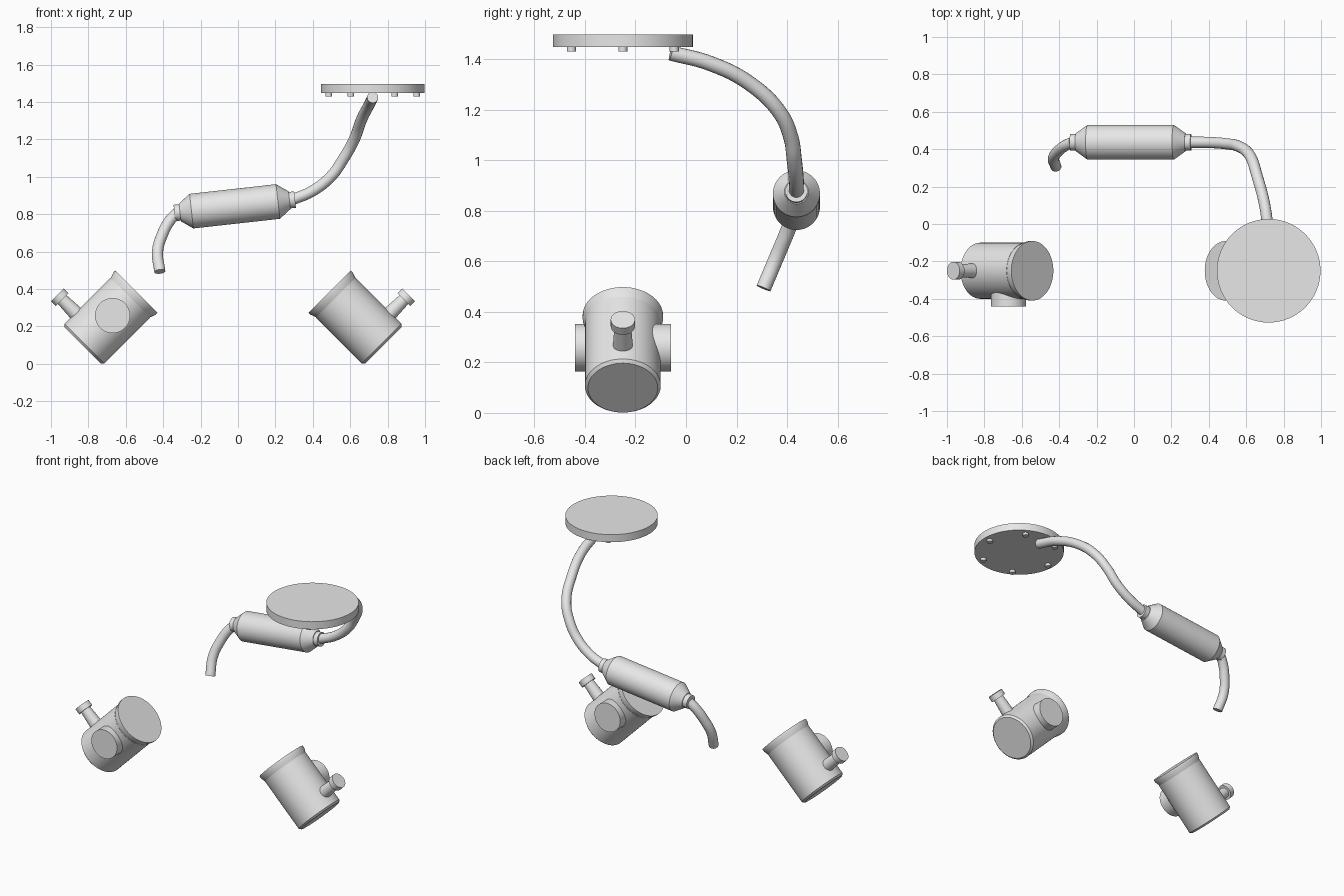
import bpy, bmesh, math
from mathutils import Vector

if "Cube" in bpy.data.objects:
    bpy.data.objects.remove(bpy.data.objects["Cube"])

GREY = (0.8, 0.8, 0.8, 1)
metal = bpy.data.materials.new("light_grey_metal")
metal.use_nodes = True
metal.diffuse_color = GREY
metal.node_tree.nodes["Principled BSDF"].inputs["Base Color"].default_value = GREY


def finish(obj):
    bpy.ops.object.select_all(action='DESELECT')
    obj.select_set(True)
    bpy.context.view_layer.objects.active = obj
    if obj.type == 'CURVE':
        bpy.ops.object.convert(target='MESH')
        obj = bpy.context.object
    bpy.ops.object.shade_smooth_by_angle(angle=math.radians(25))
    return obj


def lathe(name, profile, origin, axis, sides=48):
    """Closed solid of revolution; profile holds (distance along axis, radius)."""
    bm = bmesh.new()
    rings = []
    for along, radius in profile:
        angles = [math.tau * i / sides for i in range(sides)]
        rings.append([bm.verts.new((radius * math.cos(a), radius * math.sin(a), along))
                      for a in angles])
    for low, high in zip(rings, rings[1:]):
        for i in range(sides):
            j = (i + 1) % sides
            bm.faces.new((low[i], low[j], high[j], high[i]))
    bm.faces.new(rings[0][::-1])
    bm.faces.new(rings[-1])
    mesh = bpy.data.meshes.new(name)
    bm.to_mesh(mesh)
    bm.free()
    mesh.materials.append(metal)
    obj = bpy.data.objects.new(name, mesh)
    bpy.context.collection.objects.link(obj)
    obj.location = origin
    obj.rotation_mode = 'QUATERNION'
    obj.rotation_quaternion = Vector((0, 0, 1)).rotation_difference(Vector(axis))
    return finish(obj)


def tube(name, points, radius):
    curve = bpy.data.curves.new(name, 'CURVE')
    curve.dimensions = '3D'
    curve.bevel_depth = radius
    curve.bevel_resolution = 6
    curve.resolution_u = 10
    curve.use_fill_caps = True
    spline = curve.splines.new('BEZIER')
    spline.bezier_points.add(len(points) - 1)
    for bp, co in zip(spline.bezier_points, points):
        bp.co = co
        bp.handle_left_type = bp.handle_right_type = 'AUTO'
    curve.materials.append(metal)
    obj = bpy.data.objects.new(name, curve)
    bpy.context.collection.objects.link(obj)
    return finish(obj)


# Flange disc with a ring of bolts underneath
flange = Vector((0.72, -0.25, 1.447))
lathe("flange_disc", [(0, 0.277), (0.05, 0.277)], flange, (0, 0, 1), 64)
for k in range(6):
    a = math.tau * k / 6
    spot = flange + Vector((0.235 * math.cos(a), 0.235 * math.sin(a), -0.017))
    lathe(f"flange_bolt_{k + 1}", [(0, 0.018), (0.02, 0.018)], spot, (0, 0, 1), 16)

# Silencer: collar, cone, barrel, cone, collar
start, end = Vector((-0.34, 0.437, 0.806)), Vector((0.305, 0.437, 0.878))
lathe("silencer", [(0, 0.044), (0.03, 0.044), (0.03, 0.048), (0.092, 0.093),
                   (0.557, 0.093), (0.619, 0.048), (0.619, 0.044), (0.649, 0.044)],
      start, end - start)

# Bent pipes on both ends of the silencer
tube("inlet_pipe", [(0.72, -0.06, 1.424), (0.70, 0.095, 1.383), (0.66, 0.25, 1.305),
                    (0.617, 0.37, 1.19), (0.56, 0.415, 1.09), (0.50, 0.428, 1.005),
                    (0.40, 0.436, 0.925), (0.29, 0.437, 0.877)], 0.03)
tube("tail_pipe", [(-0.325, 0.437, 0.808), (-0.365, 0.42, 0.765), (-0.405, 0.39, 0.69),
                   (-0.43, 0.352, 0.60), (-0.418, 0.307, 0.493)], 0.03)


# Tilted canisters; the second is the first turned half round
def canister(side, base, turn):
    axis = Vector((turn, 0, 1)).normalized()
    across = Vector((-turn, 0, 1)).normalized()
    lathe(side + "_canister_body", [(0, 0.138), (0.012, 0.15), (0.36, 0.15)], base, axis, 64)
    lathe(side + "_canister_rim", [(0.355, 0.147), (0.39, 0.159), (0.405, 0.159)],
          base, axis, 64)
    lathe(side + "_side_port", [(0, 0.094), (0.19, 0.094)],
          base + axis * 0.225, (0, -turn, 0))
    lathe(side + "_nozzle", [(0.10, 0.042), (0.15, 0.039), (0.25, 0.033), (0.25, 0.048),
                             (0.287, 0.048)], base + axis * 0.095, across, 32)


canister("right", Vector((-0.83, -0.25, 0.099)), 1)
canister("left", Vector((0.777, -0.25, 0.099)), -1)
